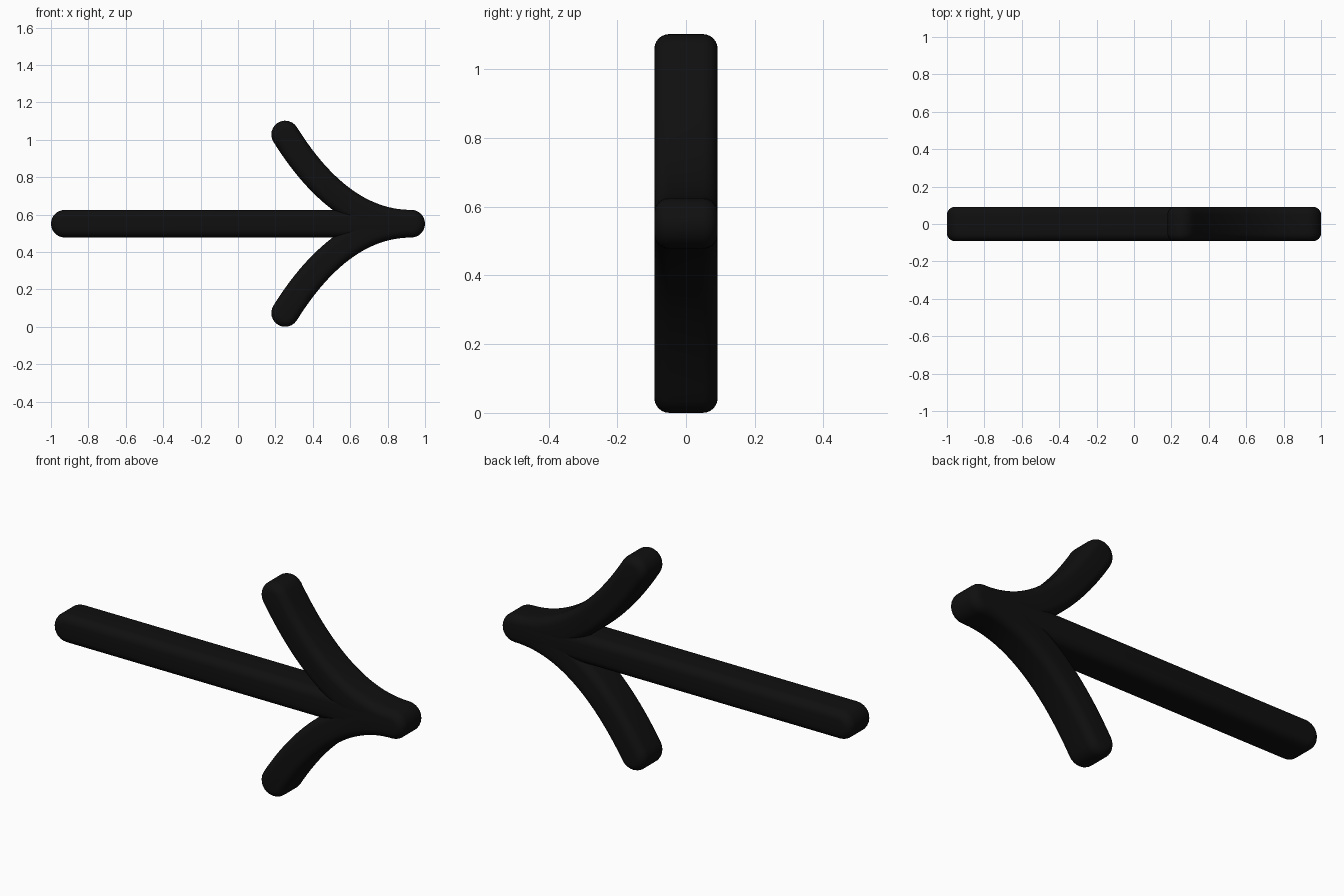
import bpy, bmesh, math
from mathutils import Vector

if "Cube" in bpy.data.objects:
    bpy.data.objects.remove(bpy.data.objects["Cube"])

MID_Z, R, HALF_Y, BEVEL = 0.551, 0.074, 0.092, 0.043
ink = bpy.data.materials.new("black")
ink.diffuse_color = (0.005, 0.005, 0.005, 1)
ink.use_nodes = True
ink.node_tree.nodes["Principled BSDF"].inputs["Base Color"].default_value = ink.diffuse_color


def outline(path, r, caps=12):
    """Round-ended outline of a path in the xz plane."""
    n = len(path)
    left, right = [], []
    for i, p in enumerate(path):
        t = (path[min(i + 1, n - 1)] - path[max(i - 1, 0)]).normalized()
        side = Vector((-t.y, t.x)) * r
        left.append(p + side)
        right.append(p - side)

    def cap(center, start):
        out = []
        for k in range(1, caps):
            a = -math.pi * k / caps
            c, s = math.cos(a), math.sin(a)
            d = start - center
            out.append(center + Vector((d.x * c - d.y * s, d.x * s + d.y * c)))
        return out
    return left + cap(path[-1], left[-1]) + right[::-1] + cap(path[0], right[0])


def stroke(name, path):
    """Round-ended bar with softly rounded front and back edges."""
    levels = []
    for k in range(7):
        a = math.pi / 2 * k / 6
        levels.append((-HALF_Y + BEVEL * (1 - math.sin(a)), R - BEVEL * (1 - math.cos(a))))
    levels = levels[::-1] + [(-y, r) for y, r in levels]
    levels.sort(key=lambda l: l[0])
    bm = bmesh.new()
    rings = [[bm.verts.new((p.x, y, p.y)) for p in outline(path, r)] for y, r in levels]
    for a, b in zip(rings, rings[1:]):
        for i in range(len(a)):
            j = (i + 1) % len(a)
            bm.faces.new((a[i], a[j], b[j], b[i]))
    bm.faces.new(rings[0])
    bm.faces.new(rings[-1])
    bmesh.ops.recalc_face_normals(bm, faces=bm.faces)
    me = bpy.data.meshes.new(name)
    bm.to_mesh(me)
    bm.free()
    me.materials.append(ink)
    ob = bpy.data.objects.new(name, me)
    bpy.context.collection.objects.link(ob)
    bpy.ops.object.select_all(action='DESELECT')
    ob.select_set(True)
    bpy.context.view_layer.objects.active = ob
    bpy.ops.object.shade_smooth_by_angle(angle=math.radians(40))


# Straight shaft
tip = 1 - R
stroke("arrow_shaft", [Vector((-tip, MID_Z)), Vector((tip, MID_Z))])

# Two curved barbs sweeping back from the tip, mirrored about the shaft
for name, s in (("upper_barb", 1), ("lower_barb", -1)):
    p0 = Vector((0.252, MID_Z + s * 0.477))
    p1 = Vector((0.55, MID_Z))
    p2 = Vector((tip, MID_Z))
    stroke(name, [p0 * (1 - t) ** 2 + p1 * 2 * t * (1 - t) + p2 * t * t
                  for t in [i / 28 for i in range(29)]])
